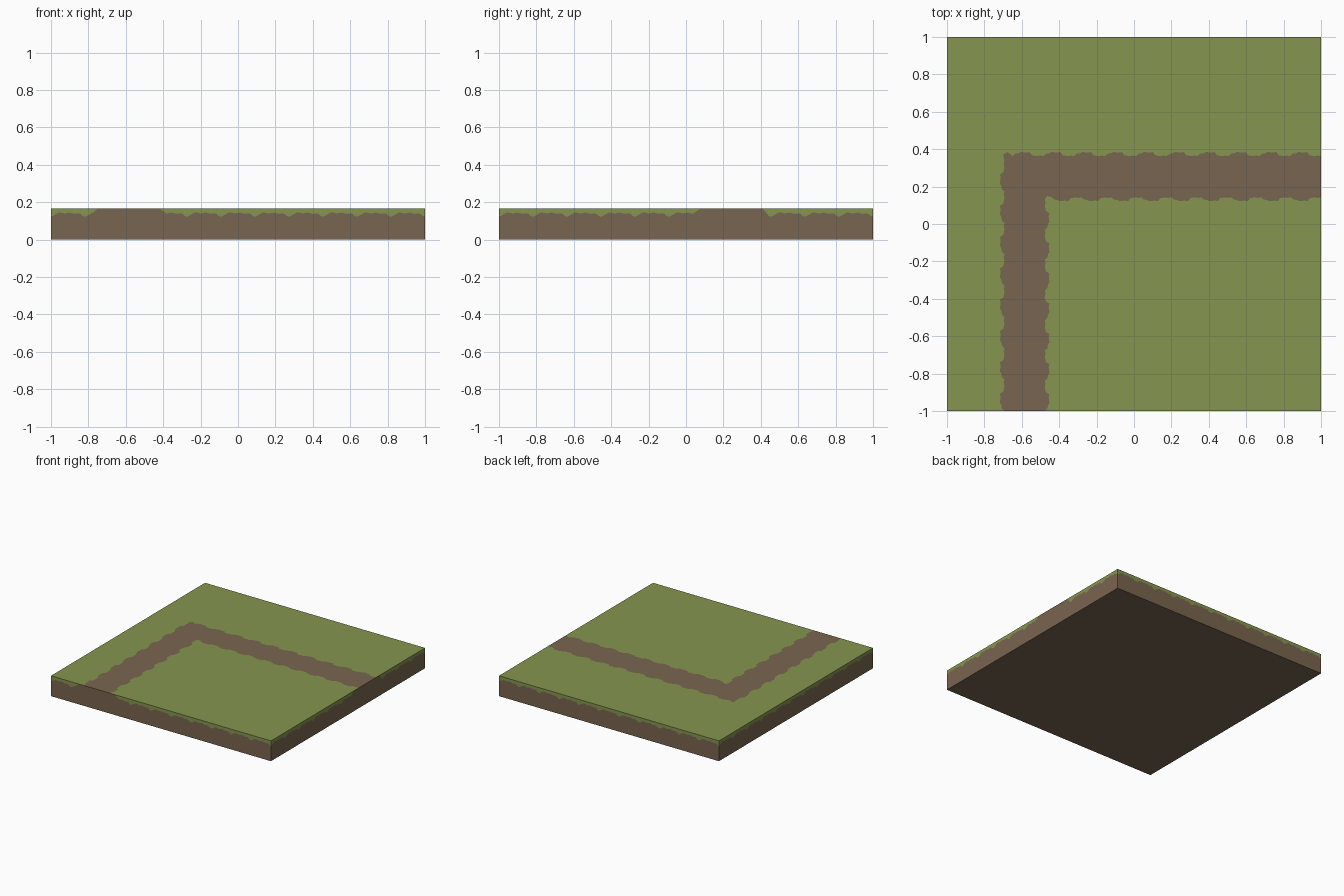
import bpy, bmesh
from mathutils import Matrix

if "Cube" in bpy.data.objects:
    bpy.data.objects.remove(bpy.data.objects["Cube"])

H = 0.167  # tile height


def material(name, rgb):
    m = bpy.data.materials.new(name)
    m.diffuse_color = (*rgb, 1)
    m.use_nodes = True
    m.node_tree.nodes["Principled BSDF"].inputs["Base Color"].default_value = m.diffuse_color
    return m


def build(name, polys, mat):
    bm = bmesh.new()
    for p in polys:
        bm.faces.new([bm.verts.new(c) for c in p])
    bmesh.ops.remove_doubles(bm, verts=bm.verts, dist=0.0005)
    # split ragged outlines into clean triangles
    bmesh.ops.triangulate(bm, faces=[f for f in bm.faces if len(f.verts) > 4],
                          ngon_method='EAR_CLIP')
    me = bpy.data.meshes.new(name)
    bm.to_mesh(me)
    bm.free()
    me.materials.append(mat)
    bpy.context.collection.objects.link(bpy.data.objects.new(name, me))


def ragged(a, b, count, low, high, tile):
    """Repeat a ragged tile from a to b; returns (position, offset) pairs."""
    step = (b - a) / count
    pts = [(a + (i + t) * step, low + (high - low) * o)
           for i in range(count) for t, o in tile]
    return pts + [(b, low + (high - low) * tile[0][1])]


# Ragged path borders, each running from the front edge to the right edge
BUMP = [(0, .1), (.08, .6), (.2, .75), (.27, 1), (.45, .85), (.55, 1),
        (.63, .3), (.8, .1), (.9, .25)]
outer = [(x, y) for y, x in ragged(-1, 0.34, 8, -0.69, -0.717, BUMP)]
outer += [(-0.70, 0.37), (-0.675, 0.385)]
outer += ragged(-0.65, 1, 10, 0.36, 0.385, BUMP)
inner = [(x, y) for y, x in ragged(-1, 0.13, 7, -0.48, -0.452, BUMP)]
inner += [(-0.465, 0.15)]
inner += ragged(-0.44, 1, 9, 0.145, 0.122, BUMP)


def top(pts):
    return [(x, y, H) for x, y in pts]


path = top(inner + outer[::-1])
grass = [top(outer + [(1, 1), (-1, 1), (-1, -1)]),
         top(inner[::-1] + [(1, -1)])]
soil = [[(-1, 1, 0), (1, 1, 0), (1, -1, 0), (-1, -1, 0)]]

# Sides: soil wall with a scalloped turf fringe, open where the path exits
FRINGE = [(0, .1), (.12, .55), (.25, 1), (.4, .75), (.55, .95), (.7, .7),
          (.85, .8), (.93, .3)]
gaps = [(-0.75, -0.42), (0.08, 0.41), None, None]
for k, gap in enumerate(gaps):
    rot = Matrix.Rotation(k * 1.5707963267948966, 3, 'Z')

    def side(pts):
        return [tuple(rot @ Matrix.Translation((s, -1, z)).translation)
                for s, z in pts]

    fringe = ragged(-1, 1, 11, 0.119, 0.146, FRINGE)
    if gap:
        left = [p for p in fringe if p[0] < gap[0] - 0.02] + [(gap[0], H)]
        right = [(gap[1], H)] + [p for p in fringe if p[0] > gap[1] + 0.02]
        grass += [side(left + [(-1, H)]), side(right + [(1, H)])]
        fringe = left + right
    else:
        grass.append(side(fringe + [(1, H), (-1, H)]))
    soil.append(side([(-1, 0), (1, 0)] + fringe[::-1]))

earth = material("earth_brown", (0.191, 0.130, 0.080))
green = material("grass_green", (0.235, 0.301, 0.080))
build("soil_block", soil, earth)
build("dirt_path", [path], earth)
build("grass_turf", grass, green)
